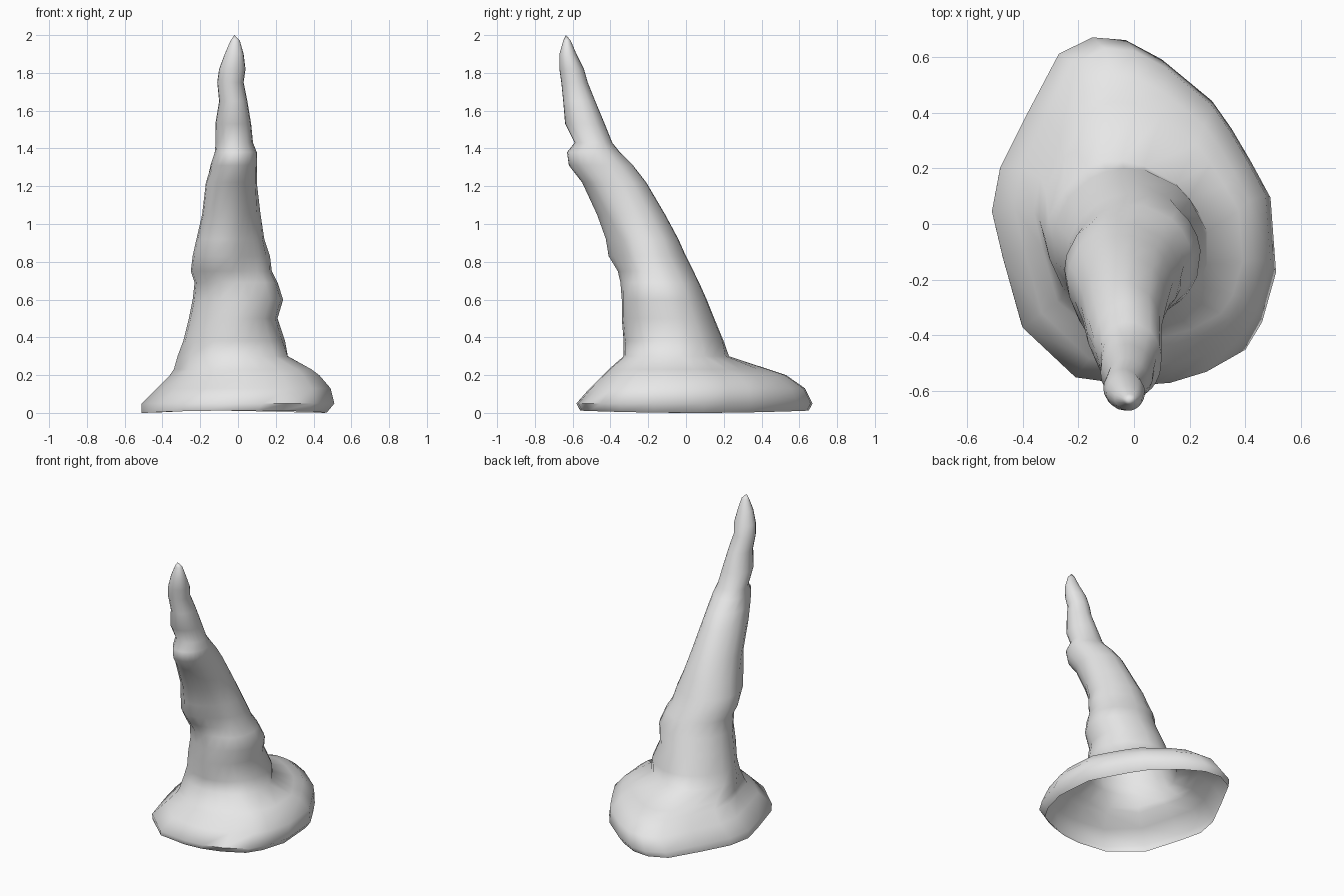
import bpy
import bmesh
import math
from mathutils import Vector

default_cube = bpy.data.objects.get("Cube")
if default_cube:
    bpy.data.objects.remove(default_cube, do_unlink=True)

# Lopsided brim outline seen from above, in hundredths, counter-clockwise
BRIM_OUTLINE = [
    (49, 10), (42, 23), (35, 35), (28, 45), (10, 60), (-3, 67), (-15, 68),
    (-27, 62), (-38, 41), (-48, 21), (-51, 5), (-47, -12), (-40, -37),
    (-21, -55), (0, -58), (13, -57), (26, -53), (40, -45), (46, -35), (51, -17),
]

# Rings from rim to tip, in hundredths: height, left, right, front, back
BRIM_RINGS = [
    (0, -51, 47, -56, 65), (5, -51, 51, -58, 67), (13, -43, 49, -51, 63),
    (20, -36, 43, -44, 53), (23, -34, 39, -41, 44),
]
CROWN_RINGS = [
    (30, -32, 27, -33, 23), (38, -29, 25, -33, 20), (50, -26, 21, -34, 15),
    (60, -24, 24, -34, 11), (69, -23, 21, -35, 7), (75, -25, 18, -37, 4),
    (83, -24, 17, -41, 0), (92, -22, 14, -41, -4), (105, -19, 12, -48, -11),
    (122, -17, 10, -55, -21), (131, -15, 10, -62, -28), (138, -14, 10, -63, -35),
    (143, -13, 8, -59, -39), (153, -12, 7, -64, -43), (165, -10, 5, -65, -48),
    (175, -11, 3, -66, -52), (182, -10, 4, -67, -54), (190, -7, 3, -67, -58),
    (197, -4, 1, -65, -61),
]
TIP = Vector((-0.02, -0.635, 2.0))

# Cloth folds: centre, reach and how far the cloth is pushed out or in
FOLDS = [
    (Vector((-0.13, -0.40, 0.90)), 0.14, 0.025),
    (Vector((0.08, -0.36, 0.80)), 0.15, -0.03),
    (Vector((0.05, -0.42, 1.05)), 0.14, -0.02),
    (Vector((-0.13, -0.52, 1.36)), 0.12, -0.02),
]


def outline_polar():
    """Angle and radius of each outline point, scaled to a unit box."""
    polar = []
    for x, y in BRIM_OUTLINE:
        u, v = x / 51, (y - 5) / 63
        polar.append((math.atan2(v, u), math.hypot(u, v)))
    return polar


def ring_points(ring, brim_weight, polar):
    """Fit the blended outline into the extents of one ring."""
    height, left, right, front, back = (n / 100 for n in ring)
    points = []
    for angle, radius in polar:
        r = 1 + (radius - 1) * brim_weight
        u, v = r * math.cos(angle), r * math.sin(angle)
        x = (left + right) / 2 + u * (right - left) / 2
        y = (front + back) / 2 + v * (back - front) / 2
        lift = 0.012 * v * v if height == 0 else 0
        points.append(Vector((x, y, height + lift)))
    return points


def fold_cloth(point, axis):
    """Push a point away from or towards the crown's axis near each fold."""
    outward = (point - axis).normalized()
    moved = point.copy()
    for centre, reach, push in FOLDS:
        distance = (point - centre).length
        if distance < reach:
            moved += outward * push * (1 - (distance / reach) ** 2)
    return moved


def build_hat():
    polar = outline_polar()
    bm = bmesh.new()
    loops = []
    for ring in BRIM_RINGS:
        loops.append([bm.verts.new(p) for p in ring_points(ring, 1, polar)])
    for index, ring in enumerate(CROWN_RINGS):
        weight = 0.5 if index == 0 else 0
        points = ring_points(ring, weight, polar)
        axis = sum(points, Vector()) / len(points)
        loops.append([bm.verts.new(fold_cloth(p, axis)) for p in points])

    # Skin neighbouring rings, leaving the underside open and hollow
    count = len(polar)
    for lower, upper in zip(loops, loops[1:]):
        for i in range(count):
            j = (i + 1) % count
            bm.faces.new((lower[i], lower[j], upper[j], upper[i]))

    # Close the pointed tip
    tip = bm.verts.new(TIP)
    last = loops[-1]
    for i in range(count):
        bm.faces.new((last[i], last[(i + 1) % count], tip))

    mesh = bpy.data.meshes.new("pointed_hat")
    bm.to_mesh(mesh)
    bm.free()
    hat = bpy.data.objects.new("pointed_hat", mesh)
    bpy.context.collection.objects.link(hat)
    return hat


# Plain cloth colour
cloth = bpy.data.materials.new("pale_grey_cloth")
cloth.use_nodes = True
colour = (0.8, 0.8, 0.8, 1)
cloth.diffuse_color = colour
cloth.node_tree.nodes["Principled BSDF"].inputs["Base Color"].default_value = colour

hat = build_hat()
hat.data.materials.append(cloth)
bpy.ops.object.select_all(action="DESELECT")
hat.select_set(True)
bpy.context.view_layer.objects.active = hat
bpy.ops.object.shade_smooth_by_angle(angle=math.radians(70))
